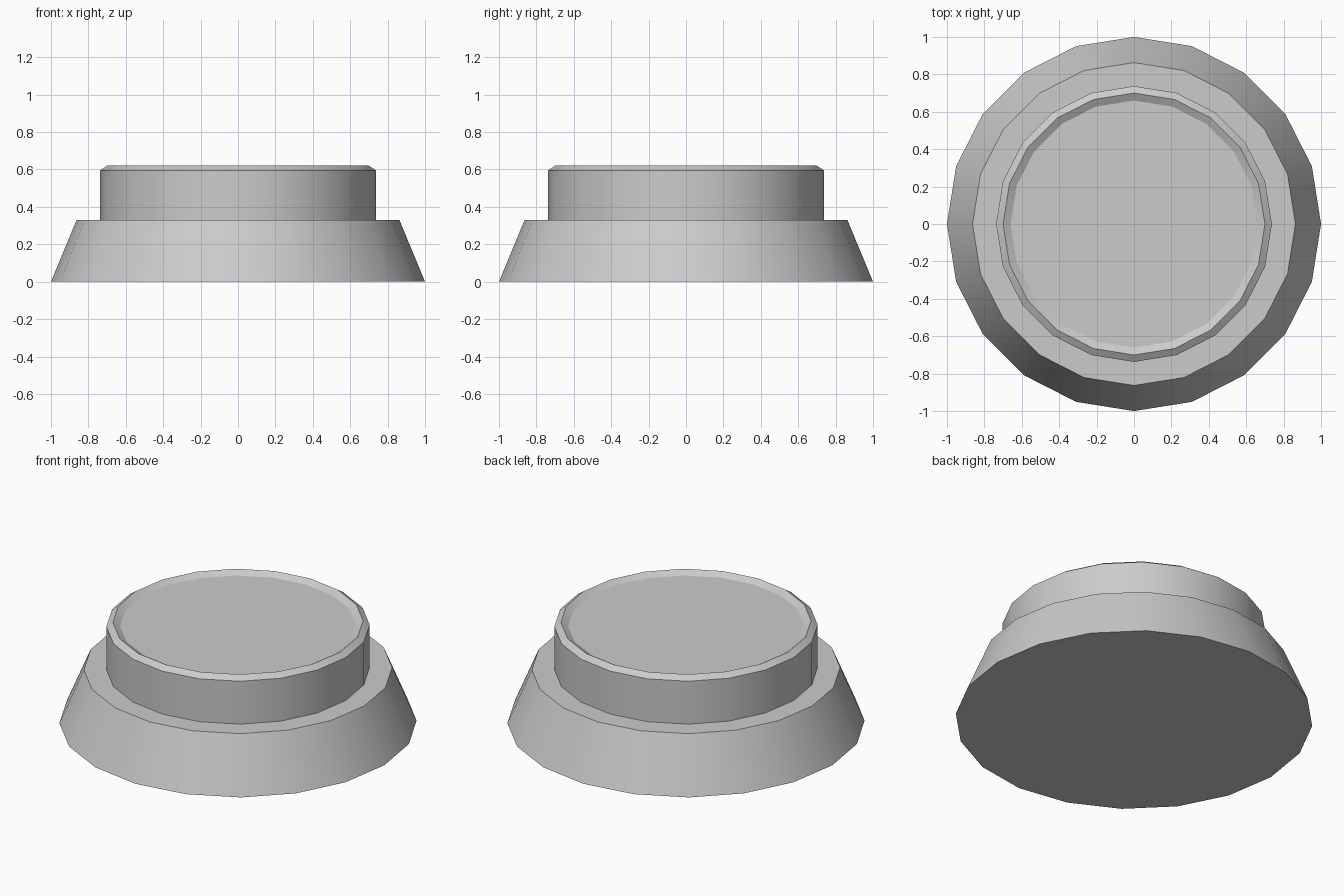
import bpy, bmesh, math

if "Cube" in bpy.data.objects:
    bpy.data.objects.remove(bpy.data.objects["Cube"])

SIDES = 20


def lathe(name, profile, sides=SIDES):
    """Revolve (radius, z) points around z and cap both ends."""
    bm = bmesh.new()
    rings = []
    for r, z in profile:
        rings.append([bm.verts.new((r * math.cos(2 * math.pi * i / sides),
                                    r * math.sin(2 * math.pi * i / sides), z))
                      for i in range(sides)])
    for low, high in zip(rings, rings[1:]):
        for i in range(sides):
            j = (i + 1) % sides
            bm.faces.new((low[i], low[j], high[j], high[i]))
    bm.faces.new(rings[0][::-1])
    bm.faces.new(rings[-1])
    mesh = bpy.data.meshes.new(name)
    bm.to_mesh(mesh)
    bm.free()
    obj = bpy.data.objects.new(name, mesh)
    bpy.context.collection.objects.link(obj)
    bpy.ops.object.select_all(action='DESELECT')
    obj.select_set(True)
    bpy.context.view_layer.objects.active = obj
    bpy.ops.object.shade_smooth_by_angle(angle=math.radians(30))
    return obj


# Flared foot, stepped collar, bevelled rim and shallow dished top
lathe("stepped_button", [
    (1.0, 0.0),
    (0.863, 0.33),
    (0.737, 0.33),
    (0.737, 0.595),
    (0.70, 0.62),
    (0.66, 0.597),
])
